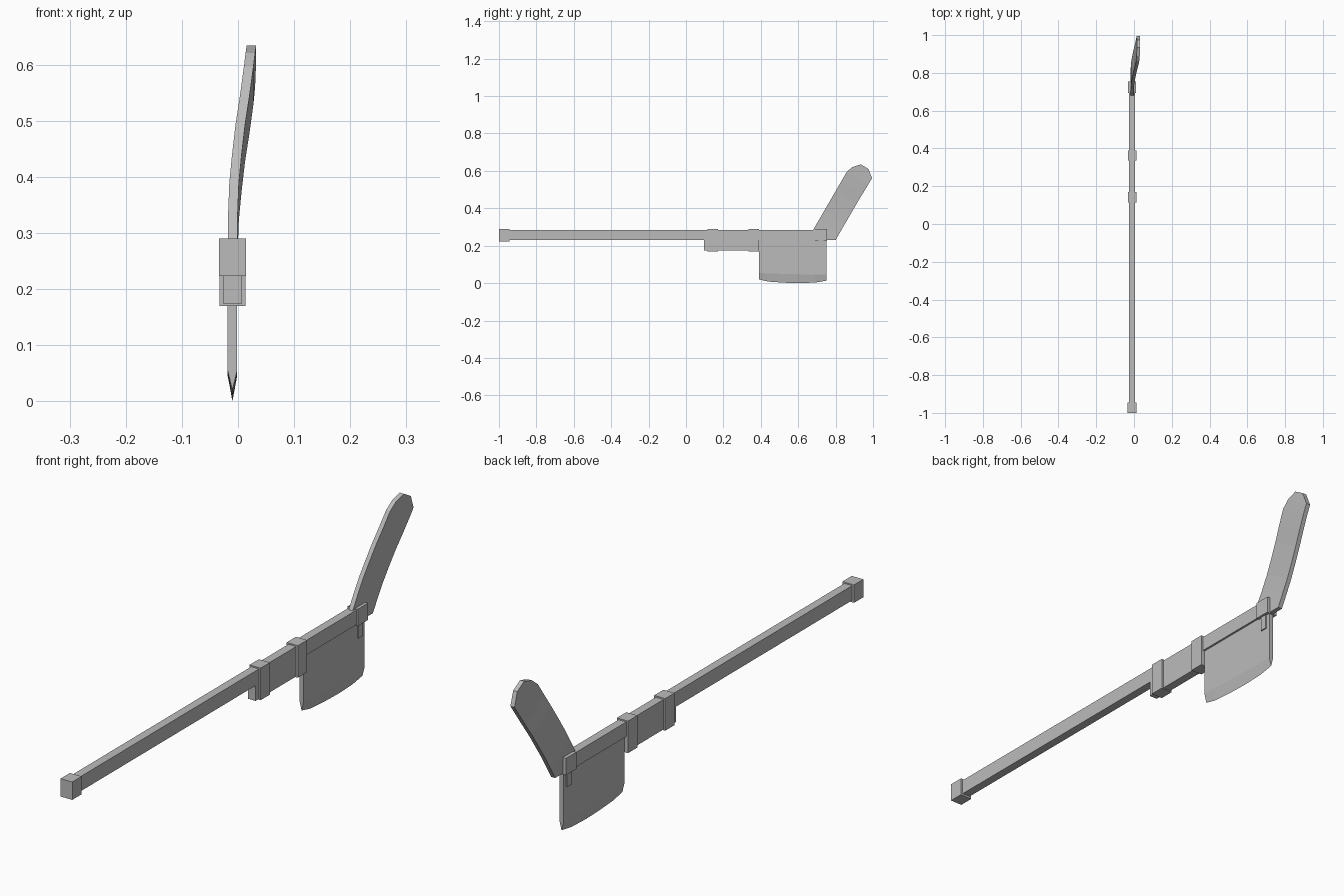
import bpy
from mathutils import Vector

old = bpy.data.objects.get("Cube")
if old:
    bpy.data.objects.remove(old, do_unlink=True)

# Single plain grey material
grey = bpy.data.materials.new("plain_grey")
grey.use_nodes = True
colour = (0.5, 0.5, 0.5, 1)
grey.diffuse_color = colour
grey.node_tree.nodes["Principled BSDF"].inputs["Base Color"].default_value = colour

AXIS = -0.01  # x position of the pole's centre line


def add_mesh(name, verts, faces):
    mesh = bpy.data.meshes.new(name)
    mesh.from_pydata(verts, [], faces)
    mesh.materials.append(grey)
    obj = bpy.data.objects.new(name, mesh)
    bpy.context.collection.objects.link(obj)
    return obj


def loft(name, rings):
    """Skin a list of equal-length closed rings and cap both ends."""
    n = len(rings[0])
    verts = [p for ring in rings for p in ring]
    faces = [tuple(range(n)), tuple(reversed(range(len(verts) - n, len(verts))))]
    for r in range(len(rings) - 1):
        for i in range(n):
            j = (i + 1) % n
            faces.append((r * n + i, (r + 1) * n + i, (r + 1) * n + j, r * n + j))
    obj = add_mesh(name, verts, faces)
    # make all normals point outward
    import bmesh
    bm = bmesh.new()
    bm.from_mesh(obj.data)
    bmesh.ops.recalc_face_normals(bm, faces=bm.faces)
    bm.to_mesh(obj.data)
    bm.free()
    return obj


def box(name, half, y0, y1, z0, z1):
    return loft(name, [[(AXIS - half, y, z0), (AXIS + half, y, z0),
                        (AXIS + half, y, z1), (AXIS - half, y, z1)] for y in (y0, y1)])


# Pole, end cap and lower grip
box("pole", 0.016, -0.99, 0.75, 0.23, 0.285)
box("end_cap", 0.024, -1.0, -0.945, 0.223, 0.29)
box("lower_grip", 0.016, 0.095, 0.39, 0.173, 0.23)

# Binding bands
box("rear_band", 0.023, 0.115, 0.17, 0.17, 0.29)
box("middle_band", 0.023, 0.335, 0.39, 0.17, 0.29)
box("front_band", 0.021, 0.693, 0.754, 0.226, 0.289)
box("band_tab", 0.013, 0.708, 0.735, 0.172, 0.23)

# Lower blade: pentagon section sharpened along a gently curved bottom edge
edge = [(0.39, 0.02, 0.055), (0.44, 0.008, 0.052), (0.53, 0.002, 0.049),
        (0.61, 0.0, 0.047), (0.69, 0.003, 0.045), (0.75, 0.013, 0.045)]
T = 0.0085
loft("lower_blade", [[(AXIS - T, y, 0.235), (AXIS - T, y, shoulder), (AXIS, y, tip),
                      (AXIS + T, y, shoulder), (AXIS + T, y, 0.235)]
                     for y, tip, shoulder in edge])

# Upper blade: leaning plate that bends sideways toward its rounded tip
root = Vector((0, 0.68, 0.285))
along = Vector((0, 0.502, 0.865))
across = Vector((0, 0.865, -0.502))
rows = [(0.06, 0, 0.131, 0.001), (0.12, 0, 0.131, 0.003), (0.18, 0, 0.131, 0.008),
        (0.24, 0, 0.131, 0.014), (0.30, 0, 0.132, 0.022), (0.36, 0, 0.133, 0.029),
        (0.396, 0.0135, 0.134, 0.032), (0.43, 0.045, 0.092, 0.034)]
pairs = [(Vector((0, 0.648, 0.23)), Vector((0, 0.80, 0.23)), 0)]
pairs += [(root + along * s + across * a, root + along * s + across * b, bend)
          for s, a, b, bend in rows]
loft("upper_blade", [[(AXIS - T + k, f.y, f.z), (AXIS + T + k, f.y, f.z),
                      (AXIS + T + k, b.y, b.z), (AXIS - T + k, b.y, b.z)]
                     for f, b, k in pairs])
